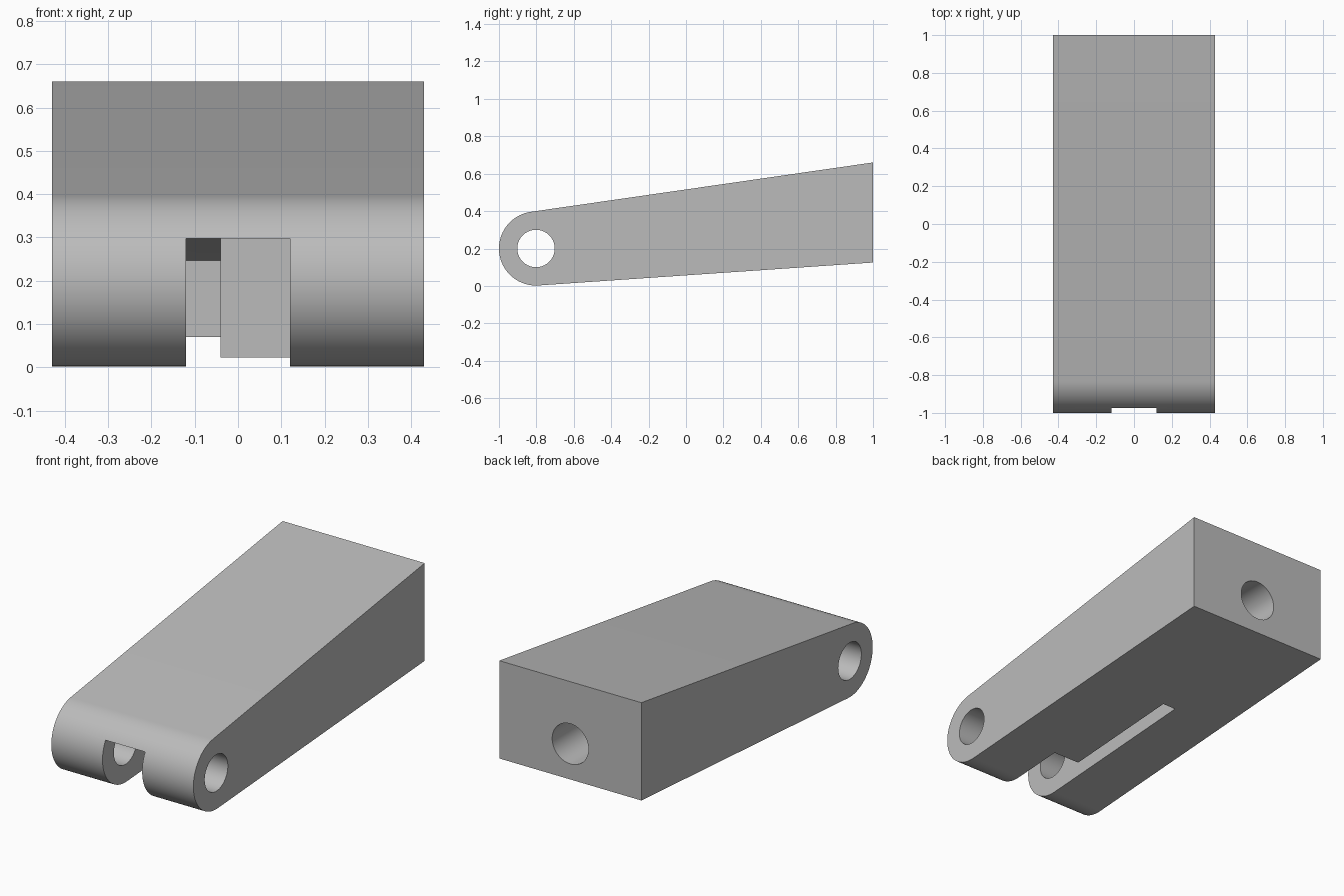
import bpy, bmesh, math
from mathutils import Matrix, Vector

cube = bpy.data.objects.get("Cube")
if cube:
    bpy.data.objects.remove(cube)

grey = bpy.data.materials.new("plain grey")
grey.use_nodes = True
colour = (0.5, 0.5, 0.5, 1)
grey.diffuse_color = colour
grey.node_tree.nodes["Principled BSDF"].inputs["Base Color"].default_value = colour


def finish(name, bm):
    bmesh.ops.recalc_face_normals(bm, faces=bm.faces)
    mesh = bpy.data.meshes.new(name)
    bm.to_mesh(mesh)
    bm.free()
    mesh.materials.append(grey)
    obj = bpy.data.objects.new(name, mesh)
    bpy.context.collection.objects.link(obj)
    return obj


def prism(name, profile, x0, x1):
    """Extrude a (y, z) outline along x."""
    bm = bmesh.new()
    face = bm.faces.new([bm.verts.new((x0, y, z)) for y, z in profile])
    new = bmesh.ops.extrude_face_region(bm, geom=[face])["geom"]
    verts = [v for v in new if isinstance(v, bmesh.types.BMVert)]
    bmesh.ops.translate(bm, verts=verts, vec=(x1 - x0, 0, 0))
    return finish(name, bm)


def rod(name, radius, length, centre, axis):
    bm = bmesh.new()
    turn = Matrix.Rotation(math.pi / 2, 4, axis)
    bmesh.ops.create_cone(bm, cap_ends=True, segments=64, radius1=radius,
                          radius2=radius, depth=length,
                          matrix=Matrix.Translation(centre) @ turn)
    return finish(name, bm)


def tangent_angle(point, side):
    """Angle on the round nose where a line to the point touches it."""
    d = Vector(point) - pivot
    return math.atan2(d.y, d.x) + side * math.acos(nose / d.length)


# Tapered body with a round nose
half, nose = 0.43, 0.198
pivot = Vector((-0.802, 0.2))
top, bottom = (1, 0.66), (1, 0.125)
a0 = tangent_angle(top, 1)
a1 = tangent_angle(bottom, -1) + 2 * math.pi
steps = 40
arc = [a0 + (a1 - a0) * i / steps for i in range(steps + 1)]
outline = [top] + [(pivot.x + nose * math.cos(a), pivot.y + nose * math.sin(a))
                   for a in arc] + [bottom]
body = prism("tapered_arm", outline, -half, half)

# Pivot hole, fork gap, narrow slot and blind hole in the back
cutters = [
    rod("pivot_hole", 0.1, 2, (0, pivot.x, pivot.y), "Y"),
    prism("fork_gap", [(-1.1, -0.1), (-0.5, -0.1), (-0.5, 0.298), (-1.1, 0.298)],
          -0.12, 0.12),
    prism("narrow_slot", [(-0.6, -0.1), (0.19, -0.1), (0.19, 0.247),
                          (-0.5, 0.298), (-0.6, 0.297)], -0.12, -0.04),
    rod("back_hole", 0.11, 1, (0, 1, 0.32), "X"),
]
for cutter in cutters:
    mod = body.modifiers.new(cutter.name, "BOOLEAN")
    mod.operation = "DIFFERENCE"
    mod.solver = "EXACT"
    mod.object = cutter

# Bake the cuts and drop the cutters
graph = bpy.context.evaluated_depsgraph_get()
baked = bpy.data.meshes.new_from_object(body.evaluated_get(graph))
body.modifiers.clear()
body.data = baked
for cutter in cutters:
    bpy.data.objects.remove(cutter)

# Smooth rounds with crisp edges
bpy.ops.object.select_all(action="DESELECT")
body.select_set(True)
bpy.context.view_layer.objects.active = body
bpy.ops.object.shade_smooth_by_angle(angle=math.radians(30))
